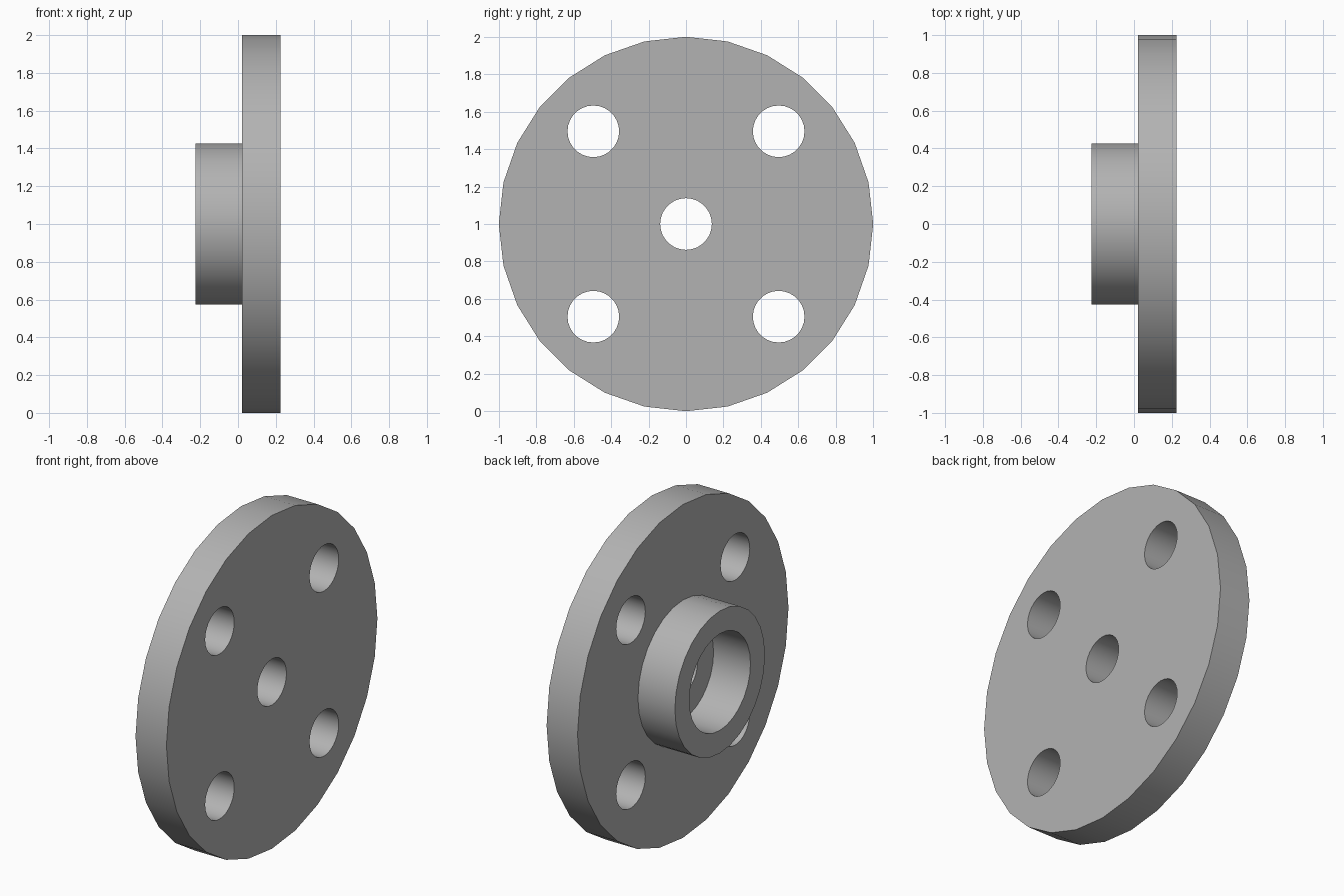
import bpy, bmesh
from math import cos, sin, tau, radians

SIDES = 28
CENTRE_Z = 1.0
HOLE_RADIUS = 0.138
BOLT_OFFSET = 0.495

cube = bpy.data.objects.get("Cube")
if cube:
    bpy.data.objects.remove(cube, do_unlink=True)

# One plain metal colour
metal = bpy.data.materials.new("grey_metal")
metal.use_nodes = True
colour = (0.45, 0.45, 0.45, 1)
metal.diffuse_color = colour
metal.node_tree.nodes["Principled BSDF"].inputs["Base Color"].default_value = colour


def make_object(name, bm):
    bmesh.ops.recalc_face_normals(bm, faces=bm.faces)
    mesh = bpy.data.meshes.new(name)
    bm.to_mesh(mesh)
    bm.free()
    mesh.materials.append(metal)
    obj = bpy.data.objects.new(name, mesh)
    bpy.context.collection.objects.link(obj)
    return obj


def add_circle(bm, x, y, z, radius):
    """Loop of edges facing along x."""
    verts = [bm.verts.new((x, y + radius * sin(tau * i / SIDES),
                           z + radius * cos(tau * i / SIDES)))
             for i in range(SIDES)]
    return [bm.edges.new((verts[i - 1], verts[i])) for i in range(SIDES)]


def drilled_disc(name, x0, x1, radius, holes):
    """Disc along x with round through holes given as (y, z, radius)."""
    bm = bmesh.new()
    edges = add_circle(bm, x0, 0, CENTRE_Z, radius)
    for y, z, r in holes:
        edges += add_circle(bm, x0, y, z, r)
    bmesh.ops.triangle_fill(bm, edges=edges, use_beauty=True, normal=(1, 0, 0))
    result = bmesh.ops.extrude_face_region(bm, geom=bm.faces[:], use_keep_orig=True)
    moved = [g for g in result["geom"] if isinstance(g, bmesh.types.BMVert)]
    bmesh.ops.translate(bm, verts=moved, vec=(x1 - x0, 0, 0))
    return make_object(name, bm)


# Flange plate with a centre hole and four bolt holes
bolt_holes = [(sy * BOLT_OFFSET, CENTRE_Z + sz * BOLT_OFFSET, HOLE_RADIUS)
              for sy in (-1, 1) for sz in (-1, 1)]
plate = drilled_disc("flange_plate", 0.02, 0.225, 1.0,
                     [(0, CENTRE_Z, HOLE_RADIUS)] + bolt_holes)

# Hub collar with a wider bore
hub = drilled_disc("hub_collar", -0.225, 0.02, 0.427, [(0, CENTRE_Z, 0.29)])

# Smooth round walls, sharp rims
bpy.ops.object.select_all(action="DESELECT")
for obj in (plate, hub):
    obj.select_set(True)
bpy.context.view_layer.objects.active = plate
bpy.ops.object.shade_smooth_by_angle(angle=radians(30))
